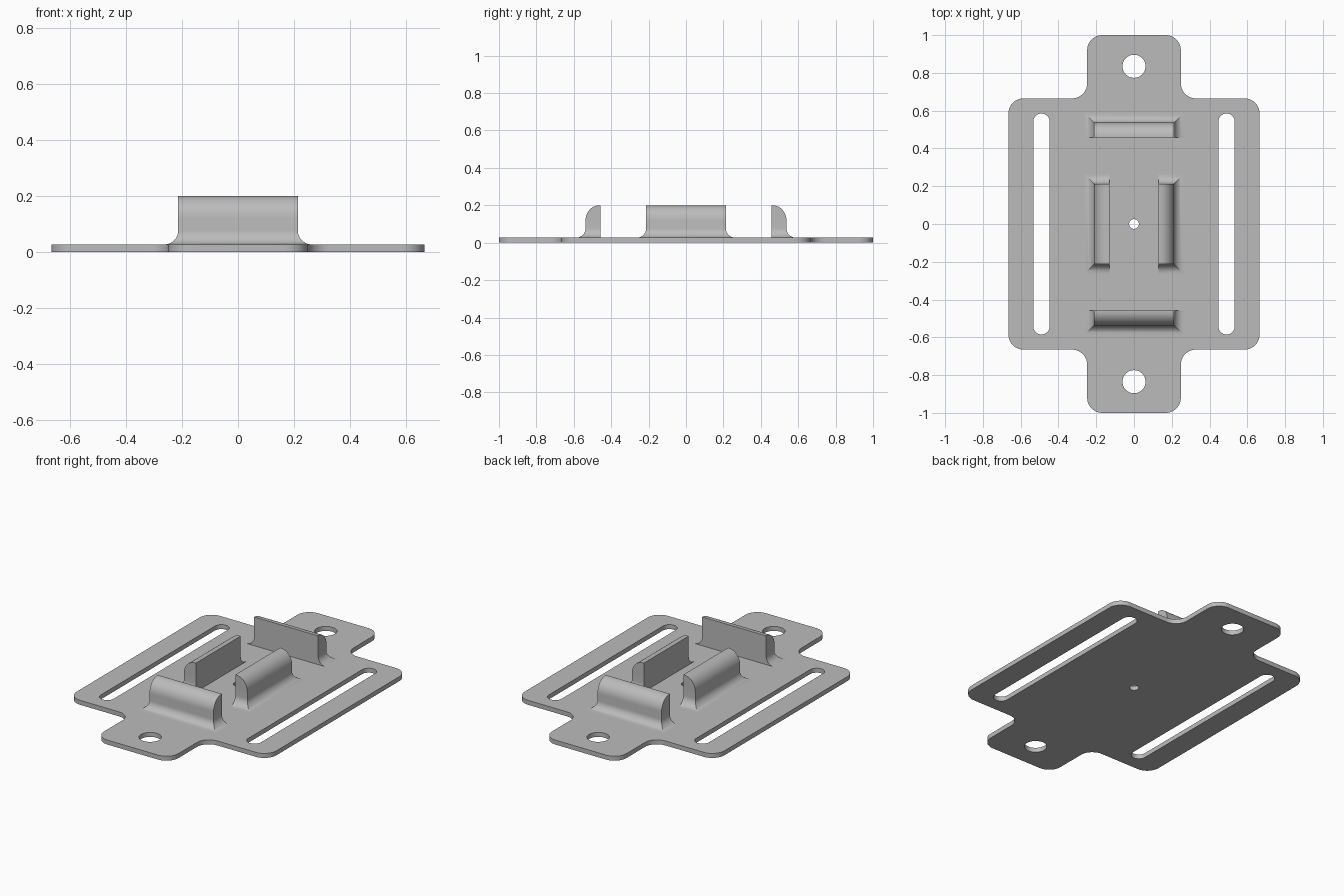
import bpy, bmesh, math
from mathutils import Vector, Matrix

if "Cube" in bpy.data.objects:
    bpy.data.objects.remove(bpy.data.objects["Cube"])

THICK = 0.027
RIB_TOP = 0.2
RIB_HALF, RIB_DEPTH, FILLET = 0.213, 0.08, 0.05

grey = bpy.data.materials.new("plain grey")
grey.use_nodes = True
color = (0.5, 0.5, 0.5, 1)
grey.diffuse_color = color
grey.node_tree.nodes["Principled BSDF"].inputs["Base Color"].default_value = color


def add_object(name, mesh):
    obj = bpy.data.objects.new(name, mesh)
    bpy.context.collection.objects.link(obj)
    mesh.materials.clear()
    mesh.materials.append(grey)
    bpy.ops.object.select_all(action='DESELECT')
    obj.select_set(True)
    bpy.context.view_layer.objects.active = obj
    bpy.ops.object.shade_smooth_by_angle(angle=math.radians(30))
    return obj


def rounded(corners, radius, steps=10):
    """Round every right-angled corner, convex or concave."""
    points = []
    for i, corner in enumerate(corners):
        p = Vector(corner)
        a = (Vector(corners[i - 1]) - p).normalized() * radius
        b = (Vector(corners[(i + 1) % len(corners)]) - p).normalized() * radius
        for k in range(steps + 1):
            t = k / steps * math.pi / 2
            points.append(p + a * (1 - math.sin(t)) + b * (1 - math.cos(t)))
    return points


def stadium(cx, cy, radius, half=0, steps=24):
    """Circle, or a slot along y when half is above zero."""
    points = []
    for side in (1, -1):
        for k in range(steps + 1 if half else steps):
            t = math.pi * k / steps
            points.append(Vector((cx + side * radius * math.cos(t),
                                  cy + side * (half + radius * math.sin(t)))))
    return points


# Base plate: cross-shaped outline with tab holes, strap slots and centre hole
body, tab = 0.665, 0.248
quarter = [(body, body), (tab, body), (tab, 1)]
outline = quarter + [(-x, y) for x, y in reversed(quarter)]
outline += [(-x, -y) for x, y in outline]
loops = [rounded(outline, 0.08), stadium(0, 0, 0.026)]
for s in (1, -1):
    loops.append(stadium(0, s * 0.835, 0.061))
    loops.append(stadium(s * 0.49, 0, 0.043, 0.542))

curve = bpy.data.curves.new("plate_profile", 'CURVE')
curve.dimensions = '2D'
curve.fill_mode = 'BOTH'
curve.extrude = THICK / 2
for loop in loops:
    spline = curve.splines.new('POLY')
    spline.points.add(len(loop) - 1)
    spline.use_cyclic_u = True
    for point, co in zip(spline.points, loop):
        point.co = (co.x, co.y, THICK / 2, 1)
helper = bpy.data.objects.new("plate_profile", curve)
bpy.context.collection.objects.link(helper)
bpy.context.view_layer.update()
plate_mesh = bpy.data.meshes.new_from_object(
    helper.evaluated_get(bpy.context.evaluated_depsgraph_get()))
bpy.data.objects.remove(helper)
bm = bmesh.new()
bm.from_mesh(plate_mesh)
bmesh.ops.remove_doubles(bm, verts=bm.verts, dist=1e-5)
bmesh.ops.recalc_face_normals(bm, faces=bm.faces)
bm.to_mesh(plate_mesh)
bm.free()
add_object("base_plate", plate_mesh)


# Ribs: flat inner face, flared foot on three sides, rounded outer top
def rib(name, inner, angle):
    rings = []  # half length, depth, height
    steps = 10
    for k in range(steps + 1):
        t = k / steps * math.pi / 2
        flare = FILLET * (1 - math.sin(t))
        rings.append((RIB_HALF + flare, RIB_DEPTH + flare,
                      THICK + FILLET * (1 - math.cos(t))))
    for k in range(steps + 1):
        t = k / steps * math.pi / 2
        rings.append((RIB_HALF, 0.005 + (RIB_DEPTH - 0.005) * math.cos(t),
                      RIB_TOP - RIB_DEPTH * (1 - math.sin(t))))
    bm = bmesh.new()
    turn = Matrix.Rotation(angle, 4, 'Z')
    layers = [[bm.verts.new(turn @ Vector((x, inner + y, z)))
               for x, y in ((-h, 0), (h, 0), (h, d), (-h, d))]
              for h, d, z in rings]
    for low, high in zip(layers, layers[1:]):
        for i in range(4):
            j = (i + 1) % 4
            bm.faces.new((low[i], low[j], high[j], high[i]))
    bm.faces.new(layers[0][::-1])
    bm.faces.new(layers[-1])
    bmesh.ops.recalc_face_normals(bm, faces=bm.faces)
    mesh = bpy.data.meshes.new(name)
    bm.to_mesh(mesh)
    bm.free()
    add_object(name, mesh)


for i, (name, inner) in enumerate((("back_rib", 0.457), ("right_rib", 0.131),
                                   ("front_rib", 0.457), ("left_rib", 0.131))):
    rib(name, inner, i * math.pi / 2)
